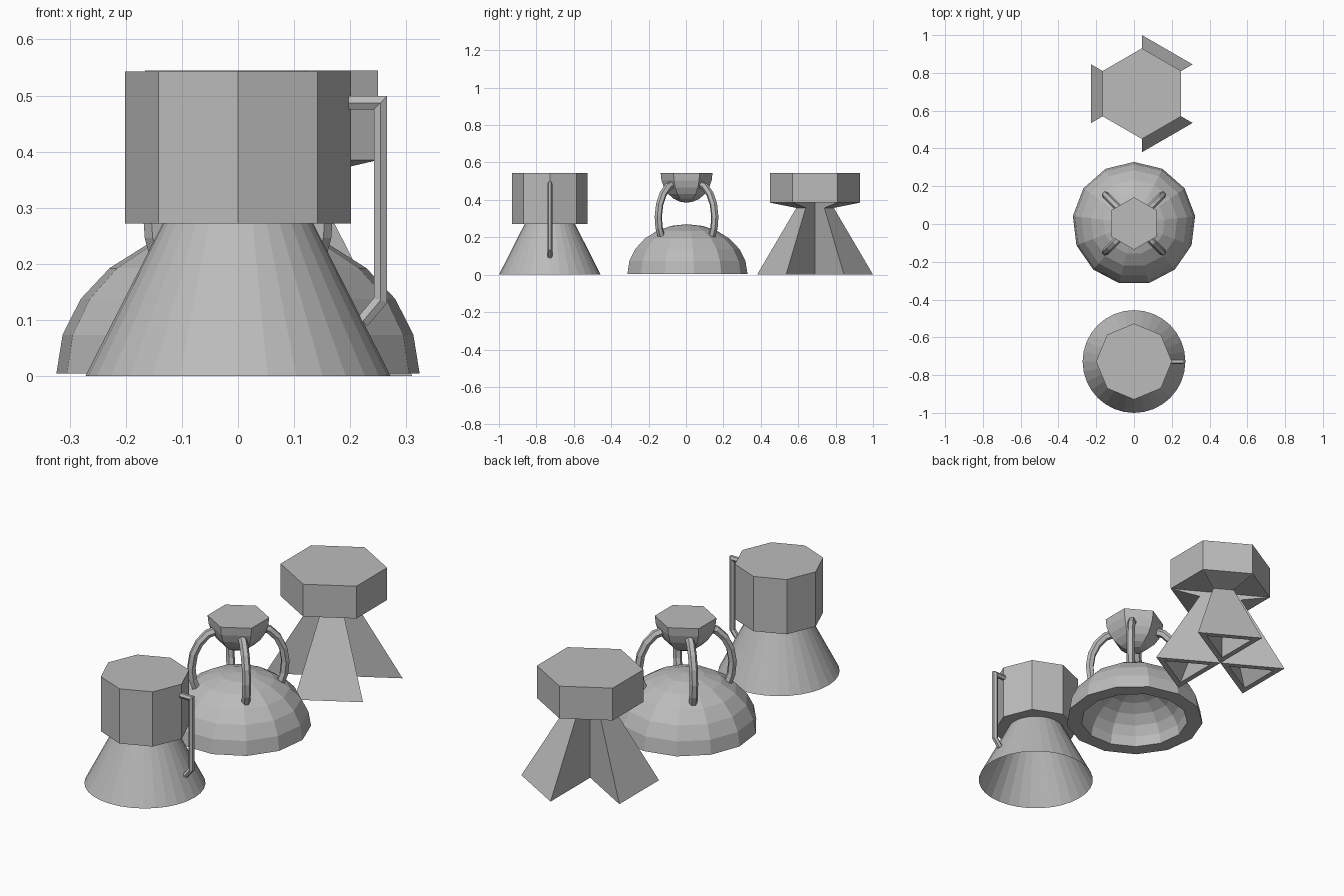
import bpy, bmesh
from math import sin, cos, pi, radians, sqrt
from mathutils import Vector

cube = bpy.data.objects.get("Cube")
if cube:
    bpy.data.objects.remove(cube, do_unlink=True)

GREY = (0.5, 0.5, 0.5, 1)
grey = bpy.data.materials.new("plain_grey")
grey.use_nodes = True
grey.diffuse_color = GREY
grey.node_tree.nodes["Principled BSDF"].inputs["Base Color"].default_value = GREY


def finish(name, bm, location=(0, 0, 0), fix_normals=True):
    bmesh.ops.remove_doubles(bm, verts=bm.verts, dist=1e-5)
    if fix_normals:
        bmesh.ops.recalc_face_normals(bm, faces=bm.faces)
    mesh = bpy.data.meshes.new(name)
    bm.to_mesh(mesh)
    bm.free()
    mesh.materials.append(grey)
    obj = bpy.data.objects.new(name, mesh)
    obj.location = location
    bpy.context.collection.objects.link(obj)
    return obj


def loft(bm, loops, cap_start=True, cap_end=True):
    """Skin a series of equal point loops."""
    rings = [[bm.verts.new(p) for p in loop] for loop in loops]
    n = len(rings[0])
    for a, b in zip(rings, rings[1:]):
        for i in range(n):
            j = (i + 1) % n
            bm.faces.new((a[i], a[j], b[j], b[i]))
    if cap_start:
        bm.faces.new(rings[0][::-1])
    if cap_end:
        bm.faces.new(rings[-1])


def ring(n, r, z):
    """Polygon with one corner towards +y."""
    return [(r * cos(pi / 2 + 2 * pi * i / n), r * sin(pi / 2 + 2 * pi * i / n), z)
            for i in range(n)]


def lathe(name, n, profile, location, caps=(True, True)):
    bm = bmesh.new()
    loft(bm, [ring(n, r, z) for r, z in profile], *caps)
    return finish(name, bm, location)


def tube(name, path, radius, angle, location):
    """Six-sided bar along an (outward, up) path in an upright plane."""
    out = Vector((cos(angle), sin(angle), 0))
    side = Vector((-sin(angle), cos(angle), 0))
    pts = [out * r + Vector((0, 0, z)) for r, z in path]
    loops = []
    for i, p in enumerate(pts):
        a = (p - pts[max(i - 1, 0)]).normalized()
        b = (pts[min(i + 1, len(pts) - 1)] - p).normalized()
        t = (a + b).normalized()
        mitre = 1 / max(t.dot(b if b.length else a), 0.3)
        across = side.cross(t)
        loops.append([p + radius * (side * cos(k * pi / 3) + across * sin(k * pi / 3) * mitre)
                      for k in range(6)])
    bm = bmesh.new()
    loft(bm, loops)
    return finish(name, bm, location)


def quarter(radius, height, base, steps=6):
    """Quarter ellipse profile from the rim to the pole."""
    return [(max(radius * cos(k * pi / 2 / steps), 0.0005), base + height * sin(k * pi / 2 / steps))
            for k in range(steps + 1)]


# Mug: octagonal cup on a hollow cone, with a bent bar handle
MUG = (0, -0.728, 0)
lathe("mug_cup", 8, [(0.201, 0.272), (0.201, 0.543)], MUG)
lathe("mug_cone_base", 32, [(0.272, 0), (0.134, 0.272)], MUG, (False, False))
tube("mug_handle", [(0.197, 0.487), (0.254, 0.487), (0.254, 0.135), (0.222, 0.097)],
     0.0135, 0, MUG)

# Lantern: thick domed base, four arched arms and a faceted bowl
LANTERN = (0, 0.003, 0)
outer = quarter(0.326, 0.265, 0.005)
inner = quarter(0.253, 0.192, 0.005)
lathe("dome_base", 13, inner[::-1] + outer, LANTERN)
lathe("hanging_bowl", 6, quarter(0.139, -0.16, 0.545), LANTERN)
arm = [(0.19, 0.2), (0.208, 0.25), (0.214, 0.31), (0.204, 0.375),
       (0.178, 0.43), (0.14, 0.47), (0.09, 0.488)]
for k in range(4):
    tube(f"arched_arm_{k + 1}", arm, 0.02, radians(45 + 90 * k), LANTERN)

# Stool: hexagonal seat with three flared triangular legs
STOOL = (0.042, 0.69, 0)
lathe("stool_seat", 6, [(0.24, 0.385), (0.24, 0.545)], STOOL)


def wedge(angle, size, z, inset=0.0):
    """Equilateral triangle with its tip on the stool axis."""
    h = size * sqrt(3) / 2
    mid = h * 2 / 3
    s = 1 - inset
    flat = [(mid - mid * s, 0), (mid + h / 3 * s, -size / 2 * s), (mid + h / 3 * s, size / 2 * s)]
    return [(x * cos(angle) - y * sin(angle), x * sin(angle) + y * cos(angle), z)
            for x, y in flat]


for k in range(3):
    a = radians(60 + 120 * k)
    bm = bmesh.new()
    loft(bm, [wedge(a, 0.24, 0.385), wedge(a, 0.1, 0.357), wedge(a, 0.31, 0),
              wedge(a, 0.31, 0, 0.3), wedge(a, 0.22, 0.13, 0.3)])
    finish(f"stool_leg_{k + 1}", bm, STOOL)
